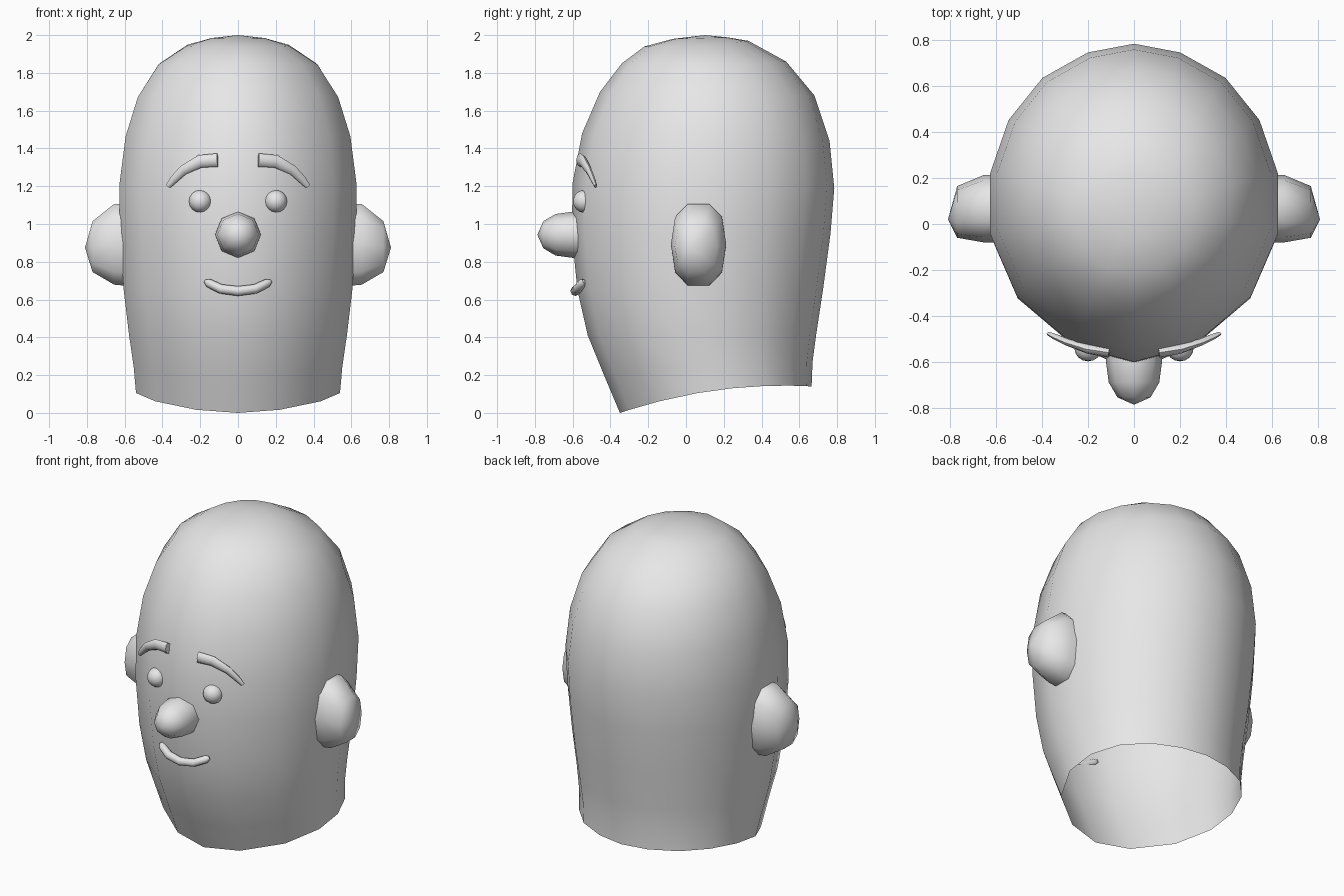
import bpy
import bmesh
import math
from mathutils import Vector

cube = bpy.data.objects.get("Cube")
if cube:
    bpy.data.objects.remove(cube)

grey = bpy.data.materials.new("light_grey")
grey.use_nodes = True
grey.diffuse_color = (0.8, 0.8, 0.8, 1)
grey.node_tree.nodes["Principled BSDF"].inputs["Base Color"].default_value = (0.8, 0.8, 0.8, 1)


def loft(name, rings, start=None, end=None, cap=False):
    """Skin closed rings; start and end are optional pole points."""
    bm = bmesh.new()
    rows = [[bm.verts.new(p) for p in ring] for ring in rings]
    n = len(rows[0])
    for a, b in zip(rows, rows[1:]):
        for i in range(n):
            j = (i + 1) % n
            bm.faces.new((a[i], a[j], b[j], b[i]))
    for pole, row in ((start, rows[0]), (end, rows[-1])):
        if pole:
            tip = bm.verts.new(pole)
            for i in range(n):
                bm.faces.new((tip, row[i], row[(i + 1) % n]))
        elif cap:
            bm.faces.new(row)
    bmesh.ops.recalc_face_normals(bm, faces=bm.faces[:])
    mesh = bpy.data.meshes.new(name)
    bm.to_mesh(mesh)
    bm.free()
    mesh.materials.append(grey)
    for poly in mesh.polygons:
        poly.use_smooth = True
    mesh.set_sharp_from_angle(angle=math.radians(65))
    obj = bpy.data.objects.new(name, mesh)
    bpy.context.collection.objects.link(obj)
    return obj


def circle(n):
    return [(math.cos(2 * math.pi * i / n), math.sin(2 * math.pi * i / n)) for i in range(n)]


def strip(name, path, depth_ratio, side=1):
    """Rounded strip along a path of (x, y, z, half height)."""
    pts = [Vector((side * x, y, z)) for x, y, z, r in path]
    rings = []
    for i, p in enumerate(pts):
        t = pts[min(i + 1, len(pts) - 1)] - pts[max(i - 1, 0)]
        up = Vector((-t.z, 0, t.x)).normalized()
        depth = up.cross(t).normalized()
        r = path[i][3]
        rings.append([p + up * r * c + depth * r * depth_ratio * s for c, s in circle(8)])
    return loft(name, rings, cap=True)


# Head: one half outline (width, depth) mirrored into a full section
half = [(0, -1), (.41, -.9), (.81, -.59), (1, -.19), (1, .18),
        (.87, .52), (.635, .785), (.32, .945), (0, 1)]
section = half + [(-w, d) for w, d in half[-2:0:-1]]
# Half width, front y and z, back y and z, lift of the middle
levels = [(.14, -.07, 1.98, .22, 1.988, .0), (.27, -.22, 1.94, .33, 1.97, -.01),
          (.42, -.34, 1.85, .53, 1.86, -.01), (.53, -.455, 1.7, .68, 1.68, -.02),
          (.595, -.55, 1.48, .76, 1.44, 0), (.628, -.6, 1.22, .785, 1.19, 0),
          (.625, -.605, .95, .765, .95, 0), (.605, -.575, .65, .725, .65, 0),
          (.577, -.52, .41, .69, .42, 0), (.552, -.43, .19, .67, .27, .02),
          (.54, -.35, 0, .665, .14, .05)]
head_rings = []
for w, fy, fz, by, bz, lift in levels:
    head_rings.append([(w * a, (fy + by) / 2 + (by - fy) / 2 * d,
                        (fz + bz) / 2 + (bz - fz) / 2 * d + lift * (1 - d * d))
                       for a, d in section])
loft("head", head_rings, start=(0, .1, 2))

# Nose: octagonal lathe along y
nose_profile = [(-.5, .118), (-.6, .122), (-.69, .11), (-.755, .072)]
loft("nose", [[(r * c, y, .943 + r * s) for c, s in circle(8)] for y, r in nose_profile],
     end=(0, -.787, .943))


def squarish(v):
    return math.copysign(abs(v) ** .8, v)


# Ears, eyes and eyebrows on both sides
ear_levels = [(.55, -.08, .213, .66, 1.115), (.655, -.08, .213, .67, 1.115),
              (.77, -.06, .165, .74, 1.02)]
brow_path = [(.108, -.56, 1.338, .036), (.2, -.545, 1.332, .034),
             (.29, -.515, 1.285, .026), (.34, -.492, 1.235, .021), (.37, -.478, 1.2, .014)]
for side, label in ((1, "left"), (-1, "right")):
    ear_rings = [[(side * x, (y0 + y1) / 2 + (y1 - y0) / 2 * squarish(c),
                   (z0 + z1) / 2 + (z1 - z0) / 2 * squarish(s)) for c, s in circle(10)]
                 for x, y0, y1, z0, z1 in ear_levels]
    loft(label + "_ear", ear_rings, end=(side * .81, .02, .875))

    eye_rings = []
    for k in range(1, 8):
        a = math.pi * k / 8
        eye_rings.append([(side * .2 + .06 * math.sin(a) * c, -.54 - .058 * math.cos(a),
                           1.12 + .06 * math.sin(a) * s) for c, s in circle(16)])
    loft(label + "_eye", eye_rings, start=(side * .2, -.598, 1.12), end=(side * .2, -.482, 1.12))

    strip(label + "_eyebrow", brow_path, .6, side)

# Smiling mouth
smile = [(.172, -.538, .697, .012), (.155, -.55, .687, .023), (.09, -.575, .656, .025)]
mouth_path = [(-x, y, z, r) for x, y, z, r in smile] + [(0, -.586, .645, .026)] + smile[::-1]
strip("mouth", mouth_path, 1)
